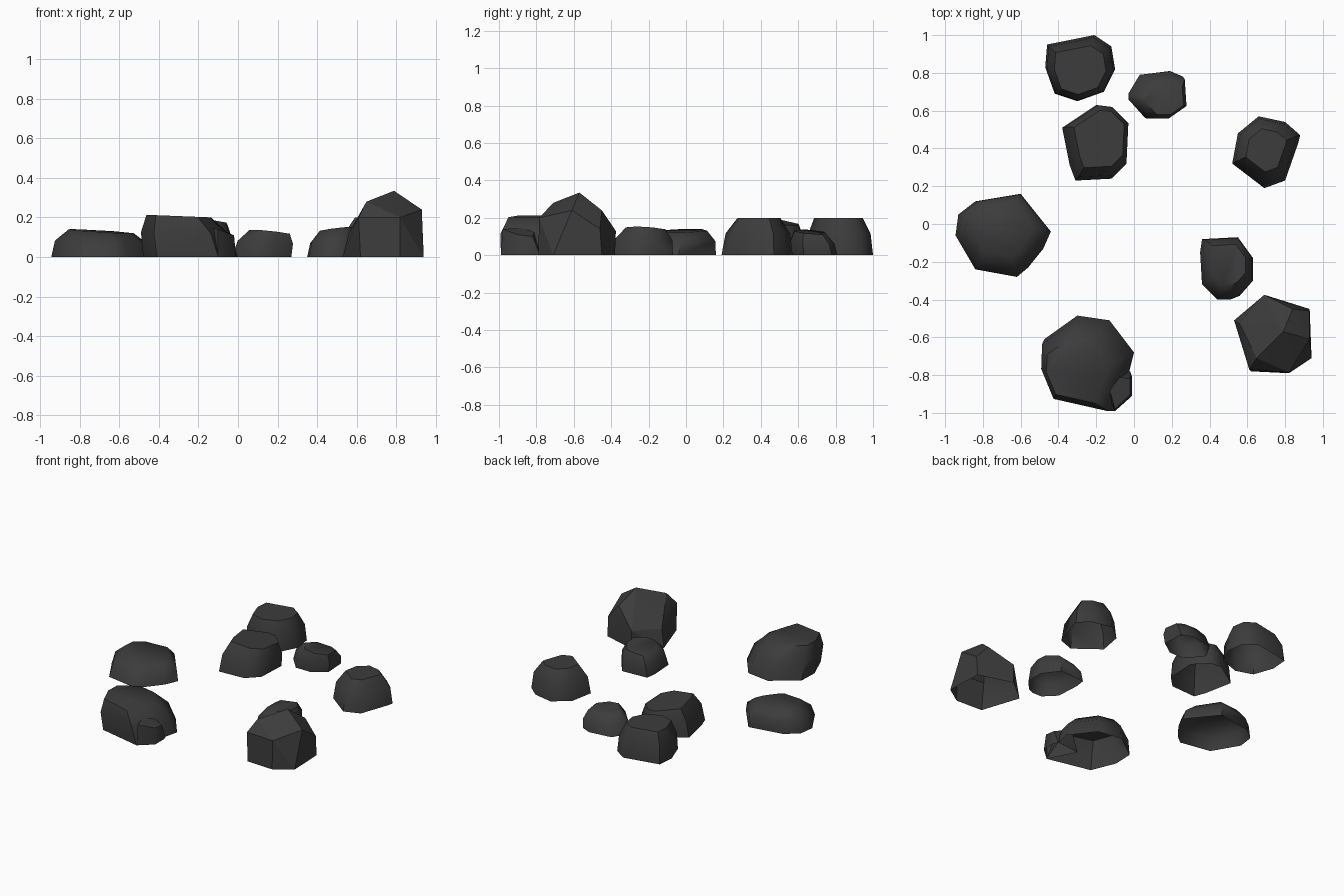
import bpy, bmesh

if "Cube" in bpy.data.objects:
    bpy.data.objects.remove(bpy.data.objects["Cube"])

mat = bpy.data.materials.new("dark_stone")
mat.diffuse_color = (0.045, 0.045, 0.045, 1)
mat.use_nodes = True
mat.node_tree.nodes["Principled BSDF"].inputs["Base Color"].default_value = mat.diffuse_color


def hull_object(name, points, angle):
    """Convex stone from points, left open underneath."""
    bm = bmesh.new()
    for p in points:
        bm.verts.new(p)
    res = bmesh.ops.convex_hull(bm, input=bm.verts[:])
    loose = {g for g in res["geom_interior"] + res["geom_unused"]
             if isinstance(g, bmesh.types.BMVert)}
    bmesh.ops.delete(bm, geom=list(loose), context='VERTS')
    under = [f for f in bm.faces if all(v.co.z < 0.001 for v in f.verts)]
    bmesh.ops.delete(bm, geom=under, context='FACES')
    bmesh.ops.recalc_face_normals(bm, faces=bm.faces[:])
    me = bpy.data.meshes.new(name)
    bm.to_mesh(me)
    bm.free()
    ob = bpy.data.objects.new(name, me)
    bpy.context.collection.objects.link(ob)
    me.materials.append(mat)
    me.shade_smooth()
    me.set_sharp_from_angle(angle=angle)
    return ob


def rock(name, outline, h, top=0.7, shift=(0, 0), tilt=(0, 0)):
    """Rings: ground outline, steep shoulder, inset tilted top."""
    xs, ys = zip(*outline)
    cx, cy = (min(xs) + max(xs)) / 2, (min(ys) + max(ys)) / 2
    pts = []
    for t, s, k in ((0, 1, 0), (0.58, 0.4 + 0.6 * (0.55 + top * 0.5), 0.45), (1, top, 1)):
        s = min(s, 0.95) if t else 1
        for x, y in outline:
            dx, dy = (x - cx) * s, (y - cy) * s
            z = t * (h + tilt[0] * dx + tilt[1] * dy)
            pts.append((cx + dx + shift[0] * k, cy + dy + shift[1] * k, z))
    hull_object(name, pts, 0.9)


# Back group
rock("rock_back_left", [(-.46, .95), (-.21, 1), (-.12, .94), (-.10, .82), (-.16, .70),
     (-.30, .65), (-.42, .69), (-.47, .83)], .2, .74, (0, -.01))
rock("rock_back_small", [(-.03, .69), (.03, .79), (.19, .81), (.26, .78), (.27, .63),
     (.17, .56), (.06, .56), (-.03, .66)], .125, .68, (.04, -.02), (-.1, -.08))
rock("rock_back_middle", [(-.38, .51), (-.20, .63), (-.12, .62), (-.03, .53), (-.04, .32),
     (-.12, .24), (-.31, .23), (-.34, .31)], .18, .76, (.02, .02), (-.1, -.08))

# Right and left sides
rock("rock_right", [(.66, .57), (.80, .54), (.88, .47), (.87, .43), (.80, .23),
     (.69, .19), (.52, .32), (.55, .48)], .2, .6, (0, .01))
rock("rock_left", [(-.84, .12), (-.60, .16), (-.44, -.04), (-.48, -.13), (-.56, -.23),
     (-.62, -.28), (-.84, -.24), (-.945, -.06), (-.93, .05)], .13, .65, (0, .03), (-.06, .03))
rock("rock_right_small", [(.36, -.08), (.55, -.07), (.63, -.18), (.63, -.30), (.56, -.38),
     (.51, -.40), (.44, -.40), (.36, -.32), (.35, -.15)], .14, .65, (.01, .02), (.12, -.06))

# Large front rock with a low spur
rock("rock_front", [(-.30, -.485), (-.13, -.51), (0, -.68), (-.03, -.80), (-.10, -.99),
     (-.41, -.92), (-.48, -.75), (-.475, -.61)], .207, .68, (-.06, -.04), (-.04, 0))
hull_object("rock_front_spur", [(-.02, -.78, 0), (-.01, -.81, 0), (-.01, -.91, 0), (-.1, -.99, 0),
            (-.02, -.82, .1), (-.02, -.9, .11), (-.1, -.98, .14), (-.15, -.8, .15),
            (-.2, -.8, 0)], 0.9)

# Tall faceted rock
base = [(.53, -.51), (.69, -.38), (.93, -.45), (.94, -.71), (.82, -.79), (.62, -.78)]
crown = [(.79, -.57, .335), (.65, -.71, .28), (.61, -.77, .2), (.82, -.785, .2),
         (.93, -.61, .24), (.84, -.45, .24), (.69, -.375, .13), (.56, -.53, .12),
         (.93, -.46, .14)]
hull_object("rock_tall", [(x, y, 0) for x, y in base] + crown, 0.35)
